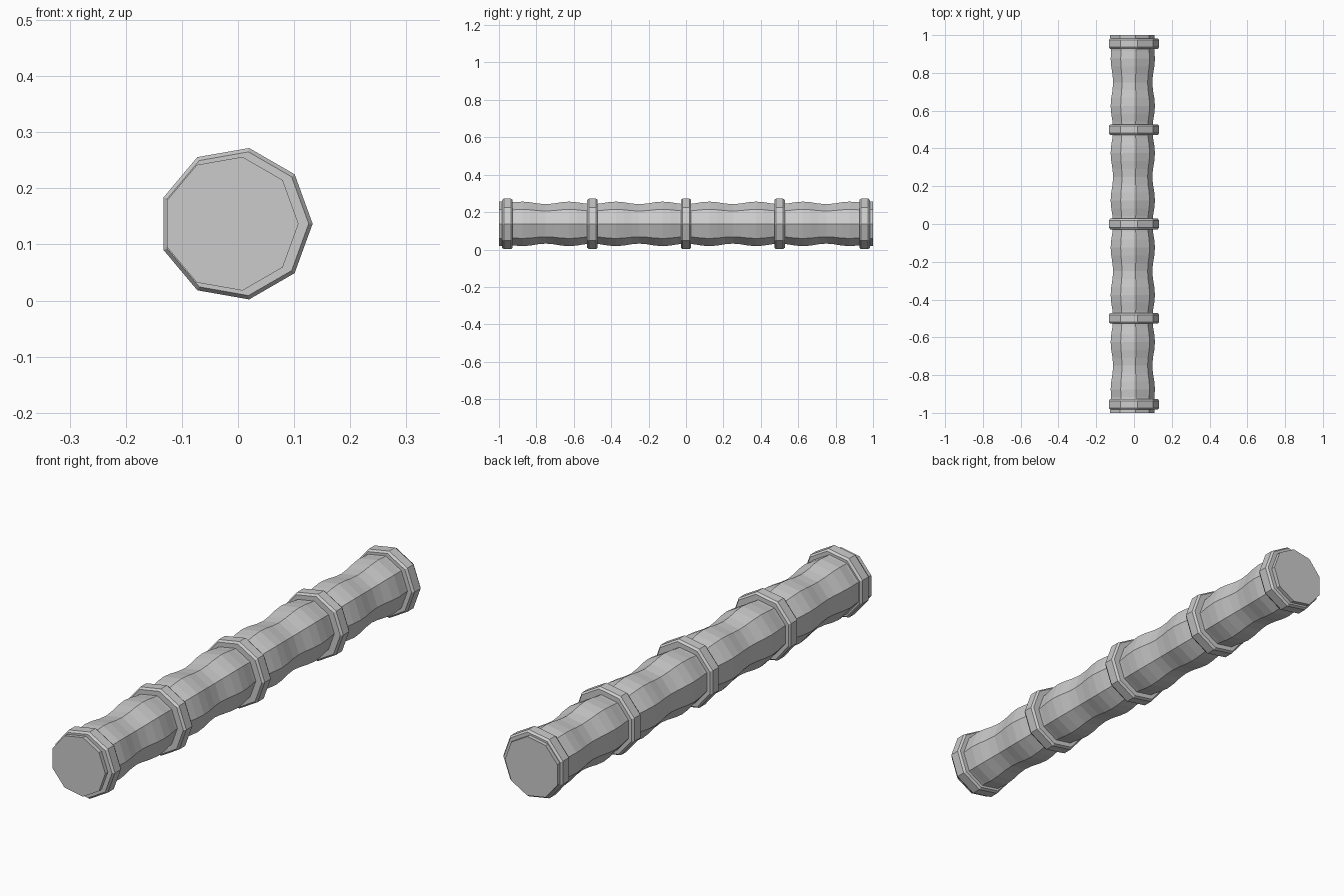
import bpy, bmesh, math

if "Cube" in bpy.data.objects:
    bpy.data.objects.remove(bpy.data.objects["Cube"])

SIDES = 9
CX, CZ = -0.004, 0.137

grey = bpy.data.materials.new("plain_grey")
grey.diffuse_color = (0.6, 0.6, 0.6, 1)
grey.use_nodes = True
grey.node_tree.nodes["Principled BSDF"].inputs["Base Color"].default_value = grey.diffuse_color


def loft(name, sections):
    """Nine-sided solid along y from (y, radius, x centre) sections."""
    bm = bmesh.new()
    rings = []
    for y, r, cx in sections:
        rings.append([bm.verts.new((cx + r * math.cos(2 * math.pi * i / SIDES), y,
                                    CZ + r * math.sin(2 * math.pi * i / SIDES)))
                      for i in range(SIDES)])
    for a, b in zip(rings, rings[1:]):
        for i in range(SIDES):
            j = (i + 1) % SIDES
            bm.faces.new((a[i], a[j], b[j], b[i]))
    bm.faces.new(rings[0])
    bm.faces.new(rings[-1])
    bmesh.ops.recalc_face_normals(bm, faces=bm.faces)
    me = bpy.data.meshes.new(name)
    bm.to_mesh(me)
    bm.free()
    me.materials.append(grey)
    ob = bpy.data.objects.new(name, me)
    bpy.context.collection.objects.link(ob)
    return ob


# Rippled pole: two bulges between each pair of bands, wider at the ends
sections = [(-1, 0.121, -0.013), (-0.955, 0.119, -0.012)]
for k in range(-22, 23):
    y = k / 24
    sections.append((y, 0.114 - 0.007 * math.cos(2 * math.pi * y / 0.25), -0.010))
sections += [(0.955, 0.119, -0.012), (1, 0.121, -0.013)]
loft("pole", sections)

# Chamfered bands around the pole
for n, y in enumerate((-0.955, -0.5, 0, 0.5, 0.955)):
    loft(f"band_{n + 1}", [(y - 0.028, 0.130, CX), (y - 0.019, 0.137, CX),
                           (y + 0.019, 0.137, CX), (y + 0.028, 0.130, CX)])
